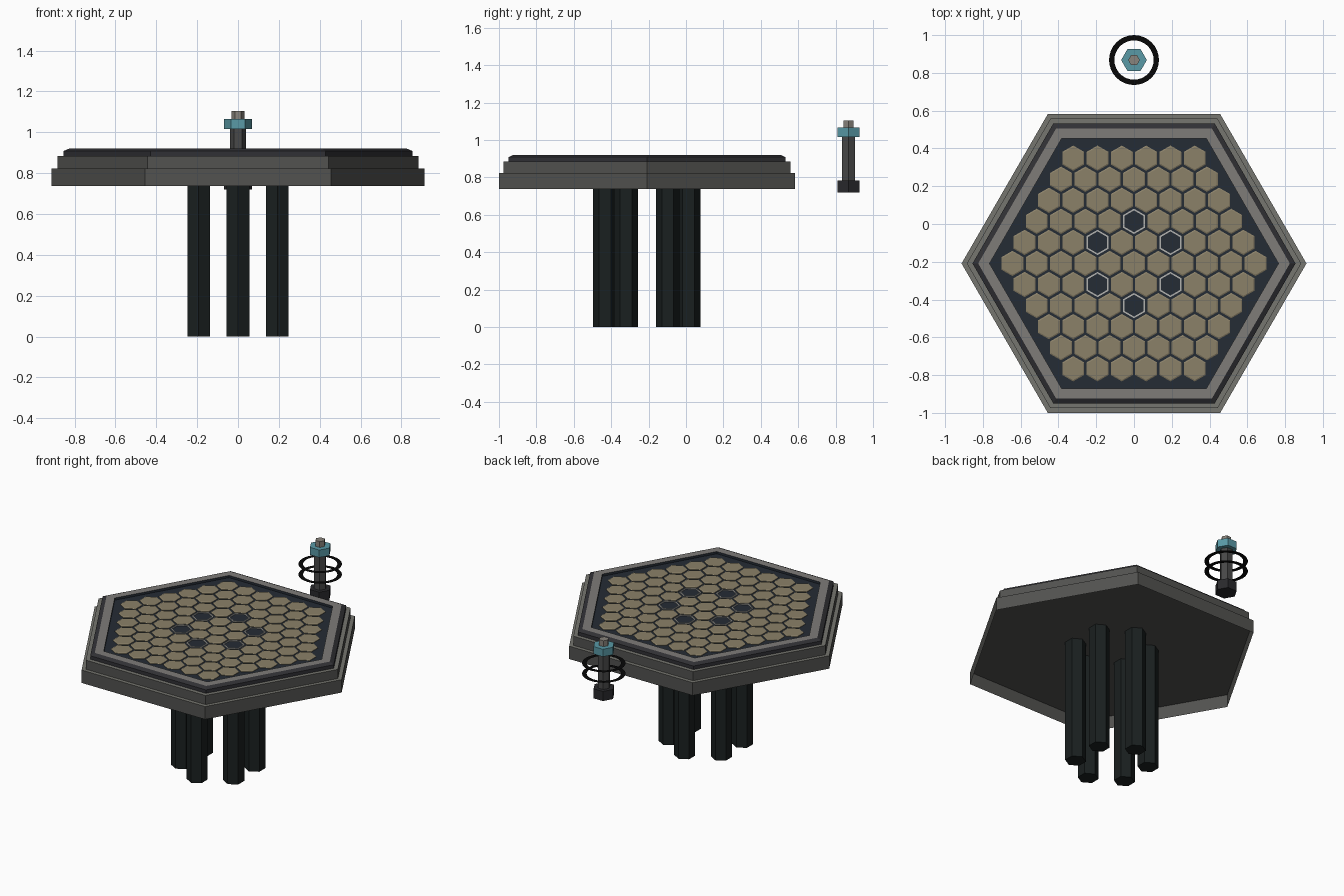
import bpy, bmesh
from math import sin, cos, pi, sqrt

if "Cube" in bpy.data.objects:
    bpy.data.objects.remove(bpy.data.objects["Cube"])

CY = -0.209          # platform centre in y
BY = 0.868           # bolt centre in y
S = 0.1287           # cell spacing


def mat(name, r, g, b):
    m = bpy.data.materials.new(name)
    m.diffuse_color = (r, g, b, 1)
    m.use_nodes = True
    m.node_tree.nodes["Principled BSDF"].inputs["Base Color"].default_value = m.diffuse_color
    return m


BODY = mat("body_grey", 0.18, 0.18, 0.16)
WALL = mat("wall_grey", 0.085, 0.085, 0.08)
RIM = mat("rim_grey", 0.21, 0.20, 0.19)
LIGHT = mat("light_grey", 0.45, 0.45, 0.43)
NAVY = mat("dark_navy", 0.018, 0.025, 0.035)
SEAL = mat("dark_seal", 0.03, 0.03, 0.035)
SAND = mat("sand", 0.26, 0.22, 0.14)
TUBE = mat("tube_black", 0.01, 0.014, 0.014)
STEEL = mat("steel", 0.065, 0.065, 0.065)
HEAD = mat("dark_steel", 0.022, 0.022, 0.025)
TEAL = mat("teal", 0.1, 0.32, 0.38)
TIP = mat("tip_grey", 0.25, 0.23, 0.2)
BLACK = mat("black", 0.002, 0.002, 0.002)


def lathe(bm, profile, centre, sides=6, turn=0.0, caps=(True, True)):
    """Sweep (radius, z) points round a centre with a given side count."""
    rings = []
    for r, z in profile:
        rings.append([bm.verts.new((centre[0] + r * cos(turn + 2 * pi * i / sides),
                                    centre[1] + r * sin(turn + 2 * pi * i / sides), z))
                      for i in range(sides)])
    for a, b in zip(rings, rings[1:]):
        for i in range(sides):
            j = (i + 1) % sides
            bm.faces.new((a[i], a[j], b[j], b[i]))
    if caps[0]:
        bm.faces.new(rings[0][::-1])
    if caps[1]:
        bm.faces.new(rings[-1])


def make(name, material, profile, centres, **kw):
    bm = bmesh.new()
    for c in centres:
        lathe(bm, profile, c, **kw)
    me = bpy.data.meshes.new(name)
    bm.to_mesh(me)
    bm.free()
    ob = bpy.data.objects.new(name, me)
    bpy.context.collection.objects.link(ob)
    me.materials.append(material)
    return ob


# stepped hexagonal platform: open skirt below, closed plate above
mid = [(0, CY)]
OPEN = (False, False)
make("lower_skirt", WALL, [(0.913, 0.738), (0.913, 0.824)], mid, caps=OPEN)
make("lower_ledge", BODY, [(0.913, 0.824), (0.885, 0.824)], mid, caps=OPEN)
make("underside_plate", WALL, [(0.913, 0.823), (0.885, 0.824), (0.885, 0.885)], mid,
     caps=(True, False))
make("upper_ledge", BODY, [(0.885, 0.885), (0.855, 0.885)], mid, caps=OPEN)
make("platform_seal", SEAL, [(0.855, 0.885), (0.855, 0.908), (0.825, 0.921)],
     mid, caps=OPEN)
make("platform_rim", RIM, [(0.825, 0.921), (0.765, 0.921)], mid, caps=OPEN)
make("platform_floor", NAVY, [(0.765, 0.921), (0.765, 0.906)], mid, caps=(False, True))

# honeycomb cells, split into pads and tube positions
pads, holes = [], []
for row in range(-5, 6):
    n = 11 - abs(row)
    for k in range(n):
        x, y = (k - (n - 1) / 2) * S, row * S * sqrt(3) / 2
        is_tube = abs(sqrt(x * x + y * y) - S * sqrt(3)) < 0.005
        (holes if is_tube else pads).append((x, CY + y))
make("honeycomb_pads", SAND, [(0.067, 0.905), (0.067, 0.909), (0.060, 0.912)],
     pads, turn=pi / 2, caps=(False, True))
make("tube_rims", LIGHT, [(0.067, 0.905), (0.067, 0.911), (0.058, 0.911), (0.058, 0.905)],
     holes, turn=pi / 2, caps=OPEN)
make("hanging_tubes", TUBE, [(0.064, 0.0), (0.064, 0.83)], holes, turn=pi / 2)

# separate bolt with nut and two flat rings
post = [(0, BY)]
make("bolt_head", HEAD, [(0.068, 0.72), (0.068, 0.784)], post)
make("bolt_shaft", STEEL, [(0.04, 0.78), (0.04, 1.02)], post)
make("bolt_nut", TEAL, [(0.068, 1.016), (0.068, 1.066)], post)
make("bolt_tip", TIP, [(0.031, 1.06), (0.031, 1.105)], post)
for name, z in (("upper_ring", 0.942), ("lower_ring", 0.872)):
    make(name, BLACK, [(0.132, z), (0.104, z)], post, sides=32, caps=OPEN)
